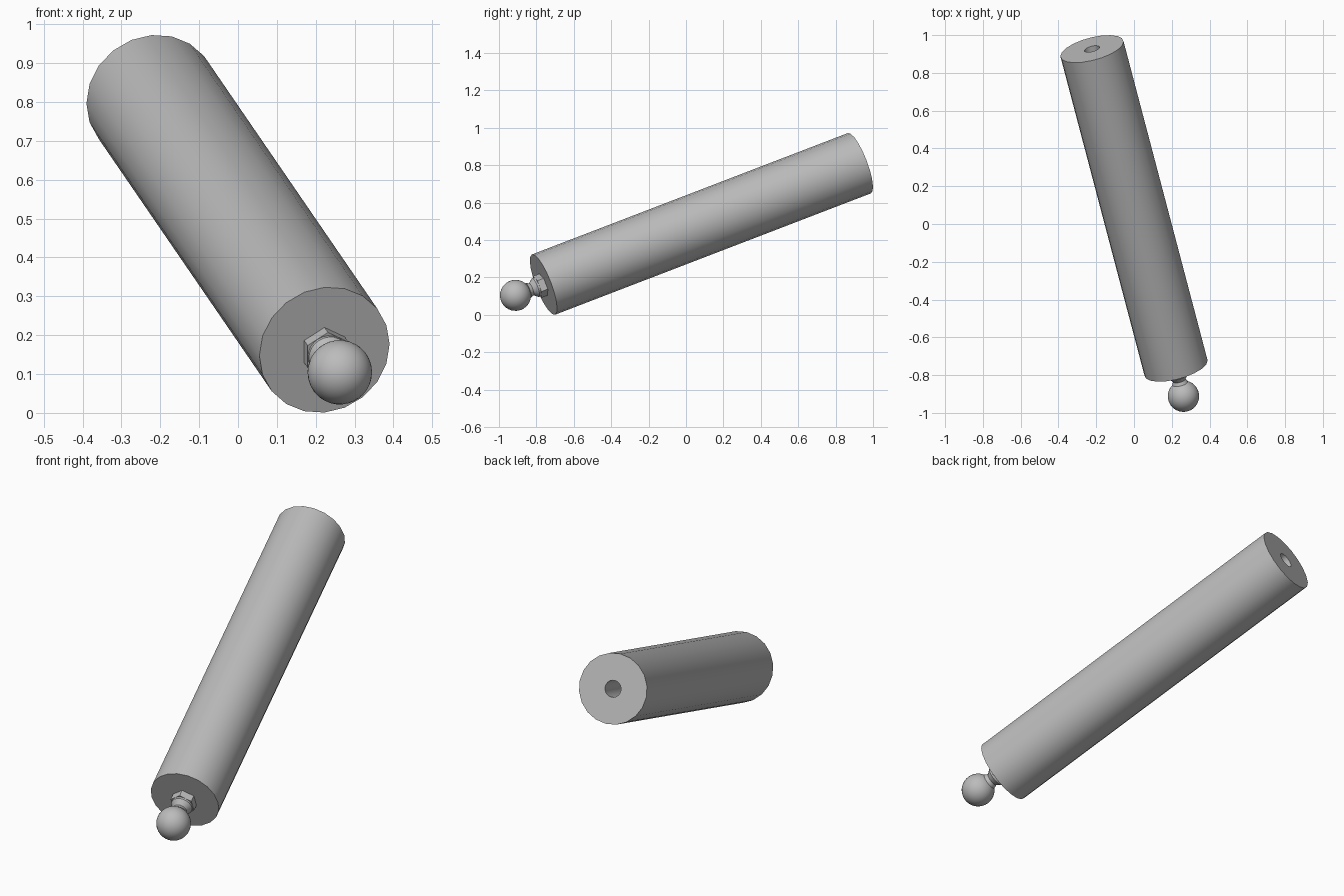
import bpy
import math
from mathutils import Matrix, Vector

cube = bpy.data.objects.get("Cube")
if cube:
    bpy.data.objects.remove(cube, do_unlink=True)

grey = bpy.data.materials.new("satin grey")
grey.use_nodes = True
colour = (0.5, 0.5, 0.5, 1)
grey.diffuse_color = colour
grey.node_tree.nodes["Principled BSDF"].inputs["Base Color"].default_value = colour

# Tilted axis frame: local z runs from the ball end to the bored end
near = Vector((0.2225, -0.762, 0.162))
far = Vector((-0.2225, 0.927, 0.811))
length = (far - near).length
axis = (far - near).normalized()
side = (Vector((1, 0, 0)) - axis * axis.x).normalized()
frame = Matrix((side, axis.cross(side), axis)).transposed().to_4x4()
frame.translation = near


def lathe(name, profile, sides, phase=0.0, smooth=True):
    """Revolve (radius, height) points around the tilted axis."""
    verts, rings, faces = [], [], []
    for r, z in profile:
        start = len(verts)
        count = 1 if r == 0 else sides
        for i in range(count):
            a = phase + math.tau * i / sides
            verts.append((r * math.cos(a), r * math.sin(a), z))
        rings.append([start + i % count for i in range(sides)])
    for low, high in zip(rings, rings[1:]):
        for i in range(sides):
            j = (i + 1) % sides
            quad = [low[i], low[j], high[j], high[i]]
            faces.append(list(dict.fromkeys(quad)))
    mesh = bpy.data.meshes.new(name)
    mesh.from_pydata(verts, [], faces)
    mesh.materials.append(grey)
    obj = bpy.data.objects.new(name, mesh)
    bpy.context.collection.objects.link(obj)
    obj.matrix_world = frame
    if smooth:
        bpy.ops.object.select_all(action="DESELECT")
        obj.select_set(True)
        bpy.context.view_layer.objects.active = obj
        bpy.ops.object.shade_smooth_by_angle(angle=math.radians(35))
    return obj


# Main rod with a blind bore in its far end
RADIUS, BORE, DEPTH = 0.1725, 0.041, 0.3
lathe("rod_body", [(0, 0), (RADIUS, 0), (RADIUS, length), (BORE, length),
                   (BORE, length - DEPTH), (0, length - DEPTH)], 20)

# Hexagonal nut against the rod, flats facing sideways
lathe("hex_nut", [(0, -0.037), (0.062, -0.037), (0.062, 0.01), (0, 0.01)],
      6, math.pi / 6, False)

# Chamfered collar and waisted neck
lathe("stud_neck", [(0, -0.1), (0.042, -0.09), (0.034, -0.072), (0.053, -0.047),
                    (0.053, -0.035), (0, -0.035)], 24)

# Ball on the end of the stud
BALL, STEPS = 0.083, 20
arc = [math.pi * i / STEPS for i in range(STEPS + 1)]
lathe("stud_ball", [(0 if i in (0, STEPS) else BALL * math.sin(a),
                     -0.165 - BALL * math.cos(a)) for i, a in enumerate(arc)], 32)
